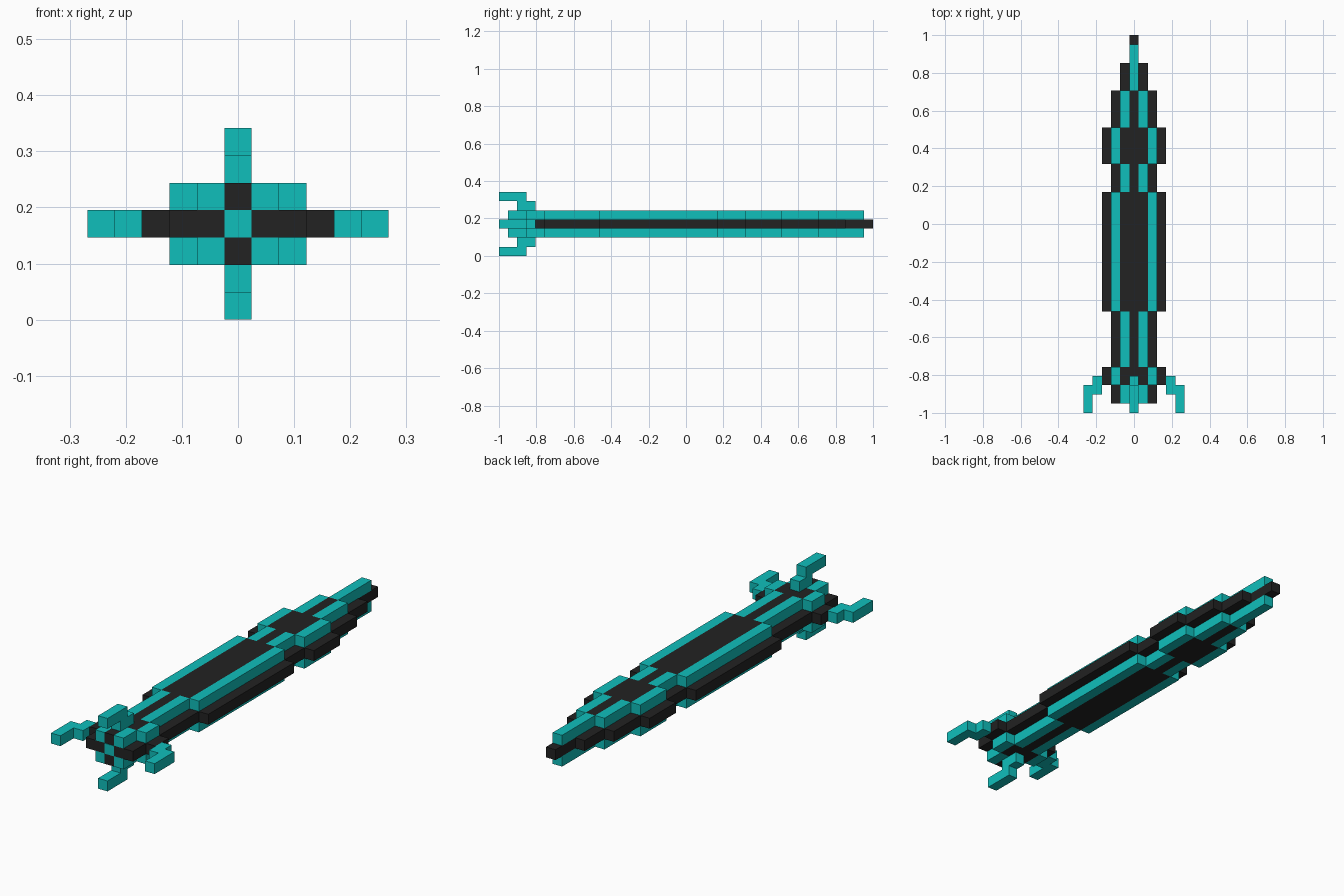
import bpy, bmesh
from mathutils import Matrix

if "Cube" in bpy.data.objects:
    bpy.data.objects.remove(bpy.data.objects["Cube"], do_unlink=True)

U = 2 / 41            # one block
MID = 3.5             # height of the hull's centre, in blocks


def material(name, rgb):
    m = bpy.data.materials.new(name)
    m.use_nodes = True
    m.diffuse_color = (*rgb, 1)
    bsdf = m.node_tree.nodes["Principled BSDF"]
    bsdf.inputs["Base Color"].default_value = (*rgb, 1)
    bsdf.inputs["Roughness"].default_value = 0.8
    return m


TEAL = material("teal", (0.005, 0.52, 0.50))
BLACK = material("charcoal", (0.016, 0.016, 0.016))


def prism(bm, outline, z0, z1, turn=Matrix.Identity(4)):
    """Extrude an (x, y) outline in blocks, heights relative to the hull centre."""
    verts = [bm.verts.new((x, y - 20.5, z0)) for x, y in outline]
    face = bm.faces.new(verts)
    new = bmesh.ops.extrude_face_region(bm, geom=[face])["geom"]
    top = [v for v in new if isinstance(v, bmesh.types.BMVert)]
    bmesh.ops.translate(bm, vec=(0, 0, z1 - z0), verts=top)
    bmesh.ops.transform(bm, matrix=turn, verts=verts + top)


def finish(bm, name, mat):
    bmesh.ops.recalc_face_normals(bm, faces=bm.faces)
    bmesh.ops.transform(bm, verts=bm.verts,
                        matrix=Matrix.Scale(U, 4) @ Matrix.Translation((0, 0, MID)))
    me = bpy.data.meshes.new(name)
    bm.to_mesh(me)
    bm.free()
    me.materials.append(mat)
    ob = bpy.data.objects.new(name, me)
    bpy.context.collection.objects.link(ob)
    return ob


def stepped(rows):
    """Symmetric outline from (start, end, half width) rows."""
    side = [p for a, b, w in rows for p in ((w, a), (w, b))]
    return side + [(-x, y) for x, y in reversed(side)]


def box(x0, x1, y0, y1):
    return [(x0, y0), (x1, y0), (x1, y1), (x0, y1)]


# Sections along the length: start, end, half width of the middle layer
SECTIONS = [(1, 3, 2.5), (3, 5, 3.5), (5, 11, 2.5), (11, 24, 3.5), (24, 27, 2.5),
            (27, 31, 3.5), (31, 35, 2.5), (35, 38, 1.5), (38, 41, 0.5)]

# Dark middle layer
bm = bmesh.new()
prism(bm, stepped(SECTIONS), -0.5, 0.5)
finish(bm, "hull", BLACK)

# Dark decks and teal rails, above and below
for label, z0, z1 in (("upper", 0.5, 1.5), ("lower", -1.5, -0.5)):
    bm = bmesh.new()
    prism(bm, stepped([(a, b, w - 2) for a, b, w in SECTIONS[:7]]), z0, z1)
    finish(bm, label + "_deck", BLACK)

    bm = bmesh.new()
    for a, b, w in SECTIONS[:7]:
        for s in (-1, 1):
            prism(bm, box(s * (w - 2), s * (w - 1), a, b), z0, z1)
    finish(bm, label + "_rails", TEAL)

    bm = bmesh.new()
    prism(bm, box(-0.5, 0.5, 35, 40), z0, z1)
    finish(bm, label + "_nose_rail", TEAL)

# Teal centre plate on the front end
bm = bmesh.new()
prism(bm, box(-0.5, 0.5, 0.95, 1.0), -0.5, 0.5)
finish(bm, "front_plate", TEAL)

# Four hooked fins around the front end
HOOK = [(0, 2), (1, 2), (1, 0), (2, 0), (2, 3), (1, 3), (1, 4), (0, 4)]
for name, angle, root in (("left_fin", 0, 3.5), ("top_fin", -90, 1.5),
                          ("right_fin", 180, 3.5), ("bottom_fin", 90, 1.5)):
    bm = bmesh.new()
    turn = Matrix.Rotation(angle * 3.14159265 / 180, 4, 'Y')
    prism(bm, [(x + root, y) for x, y in HOOK], -0.5, 0.5, turn)
    finish(bm, name, TEAL)
